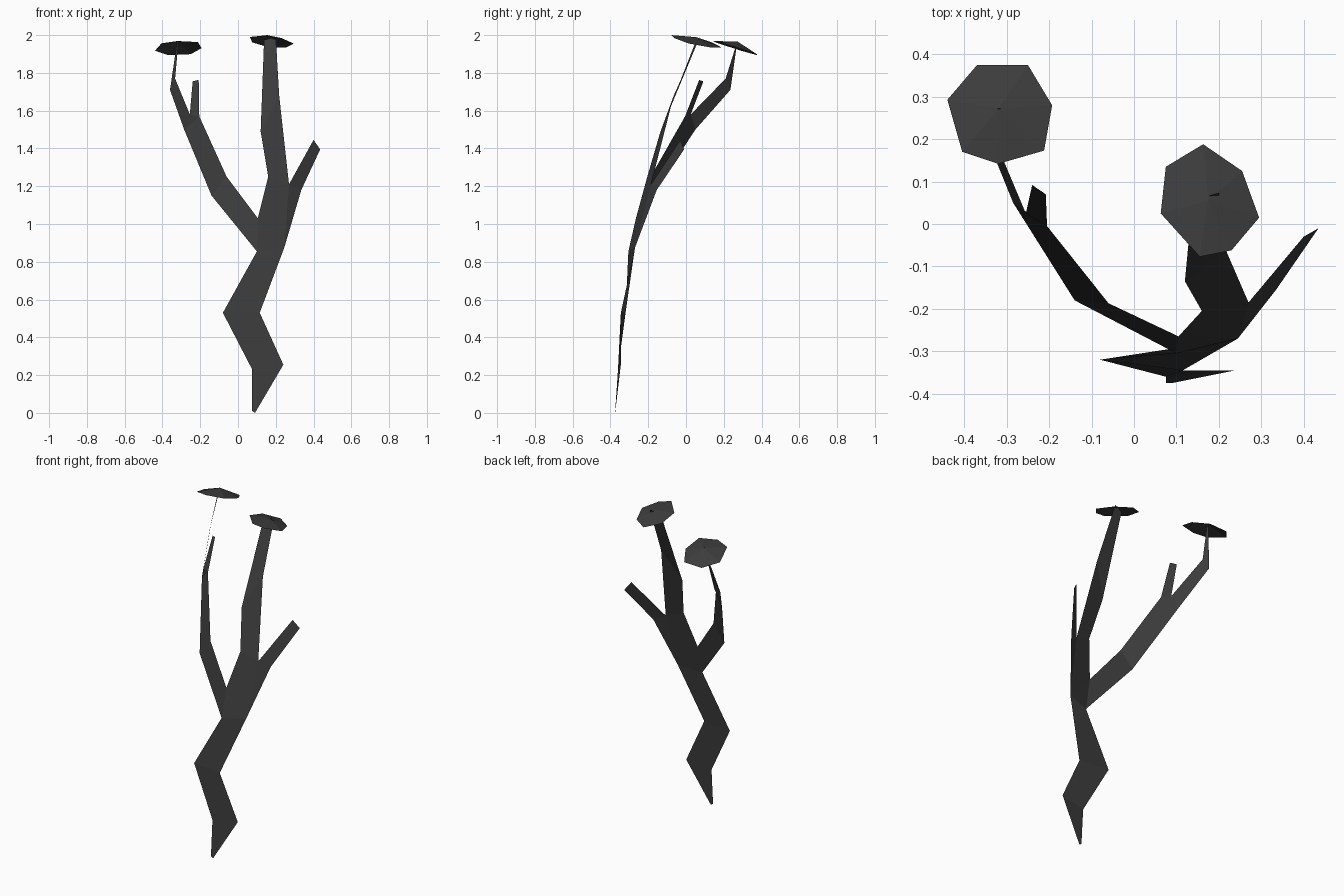
import bpy, bmesh
from mathutils import Vector

if "Cube" in bpy.data.objects:
    bpy.data.objects.remove(bpy.data.objects["Cube"])

dark = bpy.data.materials.new("dark_bark")
dark.diffuse_color = (0.045, 0.045, 0.045, 1)
dark.use_nodes = True
dark.node_tree.nodes["Principled BSDF"].inputs["Base Color"].default_value = dark.diffuse_color


def finish(bm, name):
    bmesh.ops.remove_doubles(bm, verts=bm.verts, dist=0.0005)
    bmesh.ops.recalc_face_normals(bm, faces=bm.faces)
    me = bpy.data.meshes.new(name)
    bm.to_mesh(me)
    bm.free()
    me.materials.append(dark)
    ob = bpy.data.objects.new(name, me)
    bpy.context.collection.objects.link(ob)
    return ob


def face(bm, *pts):
    bm.faces.new([bm.verts.new(p) for p in pts])


def strip(bm, *rows):
    """Join successive (left, right) pairs into a ribbon of quads."""
    for (a, b), (c, d) in zip(rows, rows[1:]):
        face(bm, a, b, d, c)


# Shared points where the flat branches fork
fork_l, fork_r = (0.10, -0.305, 0.855), (0.245, -0.27, 0.875)
crotch = (0.105, -0.265, 1.03)
mid_l, mid_r = (0.16, -0.205, 1.25), (0.27, -0.185, 1.21)
limb = (0.335, -0.155, 1.18)
left_a, left_b = (-0.285, 0.05, 1.50), (-0.205, -0.005, 1.57)
twig_c = (-0.255, 0.025, 1.58)

# Trunk
bm = bmesh.new()
strip(bm, ((0.075, -0.375, 0.01), (0.09, -0.375, 0.0)),
      ((0.075, -0.36, 0.23), (0.24, -0.345, 0.255)),
      ((-0.08, -0.32, 0.53), (0.115, -0.345, 0.53)),
      (fork_l, fork_r))
face(bm, fork_l, fork_r, crotch)

# Left branch with its twig
strip(bm, (fork_l, crotch),
      ((-0.14, -0.18, 1.15), (-0.06, -0.187, 1.25)), (left_a, left_b))
face(bm, left_a, left_b, twig_c)
strip(bm, (twig_c, left_b), ((-0.24, 0.092, 1.755), (-0.208, 0.07, 1.763)))
strip(bm, (left_a, twig_c),
      ((-0.36, 0.235, 1.71), (-0.333, 0.21, 1.77)),
      ((-0.322, 0.272, 1.968), (-0.315, 0.272, 1.968)))

# Middle and right branches
strip(bm, (crotch, fork_r), (mid_l, mid_r),
      ((0.12, -0.135, 1.49), (0.218, -0.065, 1.68)),
      ((0.138, 0.055, 1.975), (0.20, 0.073, 1.99)))
face(bm, fork_r, limb, mid_r)
strip(bm, (mid_r, limb), ((0.40, -0.03, 1.445), (0.435, -0.01, 1.395)))
finish(bm, "branching_stem")


# Tilted, slightly domed heptagon caps
def cap(name, outline, centre, slope, rise):
    c = Vector(centre)
    rim = [(x, y, c.z + slope[0] * (x - c.x) + slope[1] * (y - c.y))
           for x, y in outline]
    top = c + Vector((0, 0, rise))
    bm = bmesh.new()
    for p, q in zip(rim, rim[1:] + rim[:1]):
        face(bm, q, p, top)
    finish(bm, name)


cap("left_cap",
    [(-0.37, 0.375), (-0.25, 0.375), (-0.193, 0.28), (-0.212, 0.173),
     (-0.32, 0.142), (-0.405, 0.17), (-0.44, 0.293)],
    (-0.318, 0.273, 1.928), (0.04, -0.31), 0.038)
cap("right_cap",
    [(0.163, 0.188), (0.255, 0.125), (0.295, 0.015), (0.23, -0.062),
     (0.155, -0.077), (0.063, 0.025), (0.075, 0.135)],
    (0.175, 0.055, 1.965), (-0.16, -0.24), 0.024)
